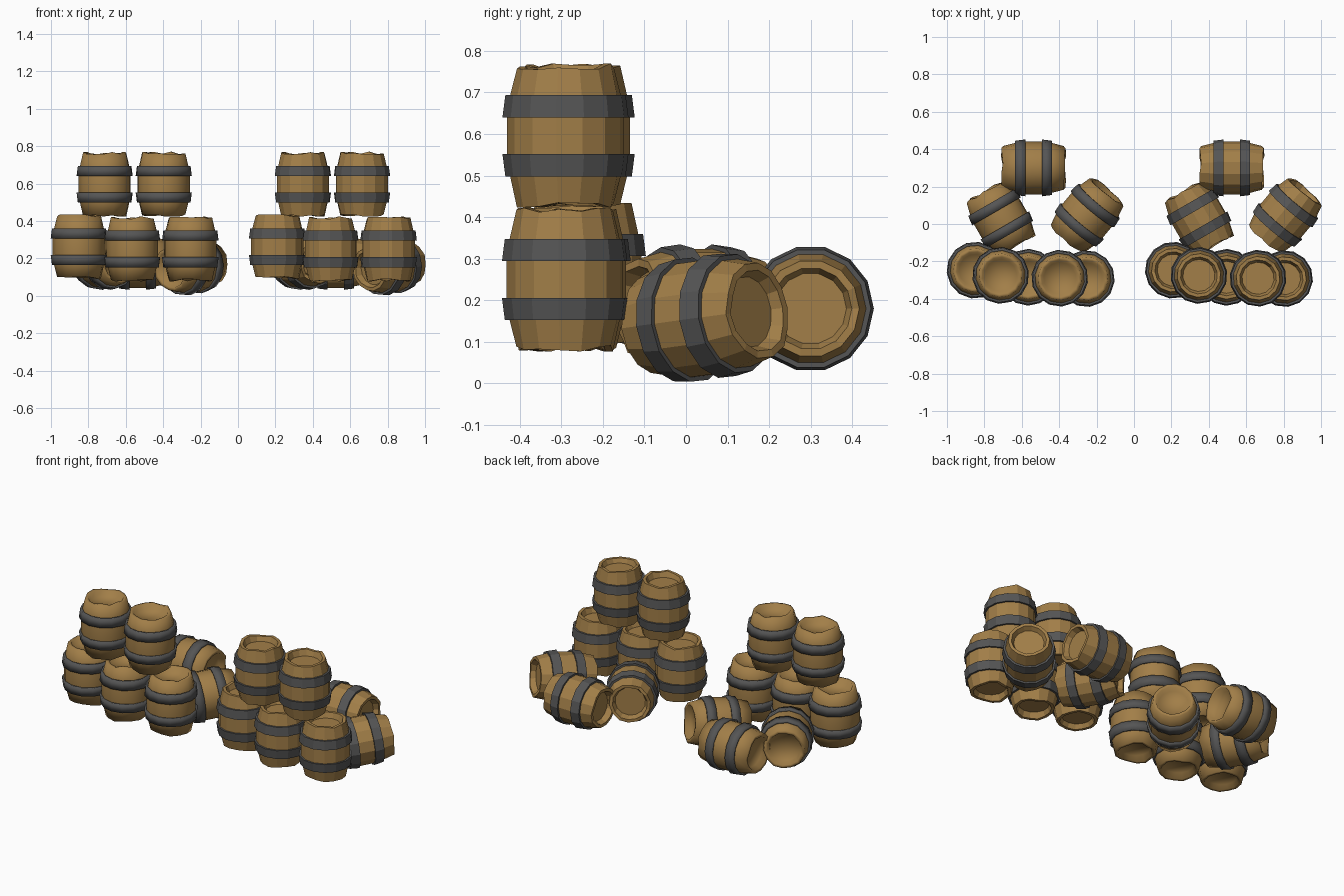
import bpy, bmesh, random
from math import sin, cos, pi, radians
from mathutils import Matrix, Vector

if "Cube" in bpy.data.objects:
    bpy.data.objects.remove(bpy.data.objects["Cube"])

random.seed(4)
SIDES = 14
HALF = 0.17          # half barrel height


def material(name, colour):
    m = bpy.data.materials.new(name)
    m.diffuse_color = (*colour, 1)
    m.use_nodes = True
    m.node_tree.nodes["Principled BSDF"].inputs["Base Color"].default_value = m.diffuse_color
    return m


wood = material("wood", (0.36, 0.21, 0.065))
iron = material("iron", (0.09, 0.09, 0.09))


def lathe(bm, profile, mat_index, closed=False, wavy=()):
    """Turn (radius, z) points round z; the listed rings get uneven plank ends."""
    waves = {s: [random.uniform(-0.011, 0.004) for _ in range(SIDES)] for s in (-1, 1)}
    rings = []
    for i, (r, z) in enumerate(profile):
        if r == 0:
            rings.append([bm.verts.new((0, 0, z))] * SIDES)
            continue
        ring = []
        for k in range(SIDES):
            a = 2 * pi * k / SIDES
            s = 1 if z > 0 else -1
            dz = s * waves[s][k] if i in wavy else 0
            ring.append(bm.verts.new((r * cos(a), r * sin(a), z + dz)))
        rings.append(ring)
    pairs = list(zip(rings, rings[1:]))
    if closed:
        pairs.append((rings[-1], rings[0]))
    for low, high in pairs:
        for k in range(SIDES):
            n = (k + 1) % SIDES
            quad = (low[k], low[n], high[n], high[k])
            bm.faces.new(list(dict.fromkeys(quad))).material_index = mat_index


# Half of the stave profile: recessed lid, rim, then the belly
end = [(0, HALF - 0.035), (0.086, HALF - 0.035), (0.099, HALF), (0.117, HALF),
       (0.134, 0.095), (0.141, 0.045)]
body = [(r, -z) for r, z in end] + end[::-1]
rim_rings = (2, 3, 8, 9)

# Iron hoop cross-section, wider towards the belly
hoop = [(0.132, 0.098), (0.145, 0.098), (0.152, 0.044), (0.138, 0.044)]


def barrel(name, location, axis, spin, smooth):
    bm = bmesh.new()
    lathe(bm, body, 0, wavy=rim_rings)
    for s in (1, -1):
        lathe(bm, [(r, s * z) for r, z in hoop], 1, closed=True)
    bmesh.ops.recalc_face_normals(bm, faces=bm.faces)
    for f in bm.faces:
        f.smooth = smooth
    mesh = bpy.data.meshes.new(name)
    bm.to_mesh(mesh)
    bm.free()
    mesh.materials.append(wood)
    mesh.materials.append(iron)
    ob = bpy.data.objects.new(name, mesh)
    turn = Vector(axis).to_track_quat('Z', 'Y').to_matrix().to_4x4()
    ob.matrix_world = (Matrix.Translation(location) @ turn
                       @ Matrix.Rotation(radians(spin), 4, 'Z'))
    bpy.context.collection.objects.link(ob)


def heading(angle, tilt=0):
    a, t = radians(angle), radians(tilt)
    return (cos(a) * cos(t), sin(a) * cos(t), sin(t))


UP = (0, 0, 1)
stack = [
    # standing row
    ("lower_barrel_left", (-0.85, -0.247, 0.262), UP, 5),
    ("lower_barrel_middle", (-0.565, -0.285, 0.25), UP, 12),
    ("lower_barrel_right", (-0.255, -0.292, 0.25), UP, 20),
    # second tier
    ("upper_barrel_left", (-0.713, -0.275, 0.596), UP, 9),
    ("upper_barrel_right", (-0.397, -0.29, 0.596), UP, 17),
    # lying behind
    ("lying_barrel_back", (-0.537, 0.30, 0.18), heading(0), 0),
    ("lying_barrel_left", (-0.713, 0.03, 0.183), heading(120), 8),
    ("lying_barrel_right", (-0.25, 0.047, 0.158), heading(50, 6), 4),
]

# Smooth-shaded pile on the left, flat-shaded copy on the right
for pile, shift, smooth in (("smooth", 0, True), ("faceted", 1.06, False)):
    random.seed(4)
    for name, loc, axis, spin in stack:
        barrel(f"{pile}_{name}", (loc[0] + shift, loc[1], loc[2]), axis, spin, smooth)
